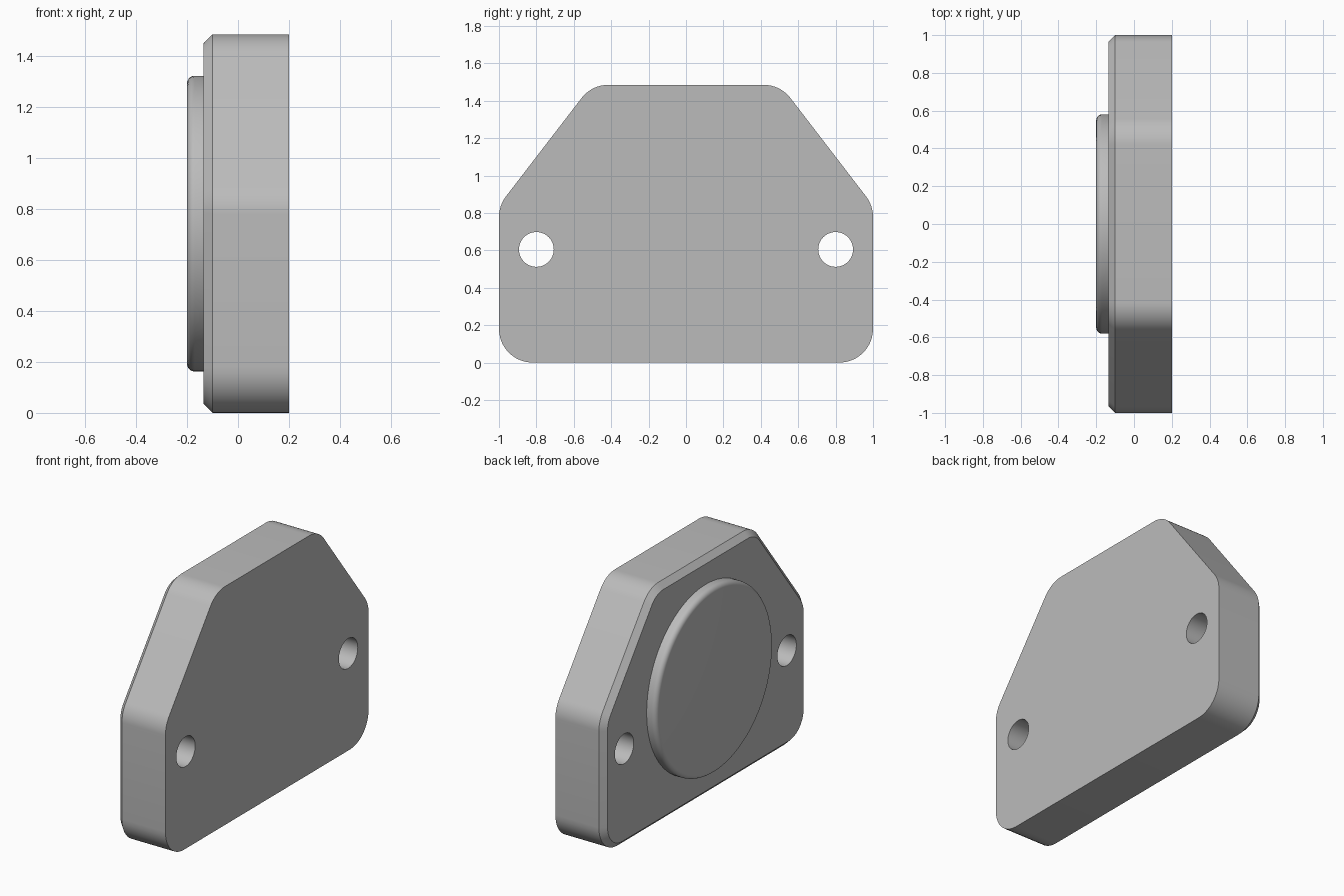
import bpy, bmesh, math
from mathutils import Vector

cube = bpy.data.objects.get("Cube")
if cube:
    bpy.data.objects.remove(cube, do_unlink=True)

HEIGHT = 1.485
BACK, FACE, TOP = 0.2, -0.135, -0.2    # x of flat side, stepped side, disc top
CORNER, CHAMFER = 0.18, 0.035
MID_Z = HEIGHT / 2

grey = bpy.data.materials.new("light grey")
grey.use_nodes = True
colour = (0.5, 0.5, 0.5, 1)
grey.diffuse_color = colour
grey.node_tree.nodes["Principled BSDF"].inputs["Base Color"].default_value = colour


def circle(y, z, r, n):
    steps = [2 * math.pi * i / n for i in range(n)]
    return [(y + r * math.cos(a), z + r * math.sin(a)) for a in steps]


def outline(inset=0.0, steps=10):
    """Rounded six-sided outline in the y-z plane, shrunk by inset."""
    half = [(1, 0), (1, 0.84), (0.504, HEIGHT)]
    corners = [Vector(p) for p in half + [(-y, z) for y, z in reversed(half)]]
    points = []
    for i, c in enumerate(corners):
        before = (c - corners[i - 1]).normalized()
        after = (corners[(i + 1) % len(corners)] - c).normalized()
        n1, n2 = Vector((before.y, -before.x)), Vector((after.y, -after.x))
        centre = c - CORNER * (n1 + n2) / (1 + n1.dot(n2))
        start, turn = math.atan2(n1.y, n1.x), math.acos(n1.dot(n2))
        for k in range(steps + 1):
            a = start + turn * k / steps
            points.append(centre + (CORNER - inset) * Vector((math.cos(a), math.sin(a))))
    return points


def loft(name, sections):
    """Closed solid through matching (x, ring) sections."""
    bm = bmesh.new()
    rings = [[bm.verts.new((x, p[0], p[1])) for p in ring] for x, ring in sections]
    for a, b in zip(rings, rings[1:]):
        for i in range(len(a)):
            bm.faces.new((a[i - 1], a[i], b[i], b[i - 1]))
    bm.faces.new(rings[0])
    bm.faces.new(rings[-1])
    bmesh.ops.recalc_face_normals(bm, faces=bm.faces)
    mesh = bpy.data.meshes.new(name)
    bm.to_mesh(mesh)
    bm.free()
    mesh.materials.append(grey)
    obj = bpy.data.objects.new(name, mesh)
    bpy.context.collection.objects.link(obj)
    return obj


def activate(obj):
    bpy.ops.object.select_all(action='DESELECT')
    obj.select_set(True)
    bpy.context.view_layer.objects.active = obj


# Plate with a chamfer around the stepped side
plate = loft("plate", [(BACK, outline()), (FACE + CHAMFER, outline()),
                       (FACE, outline(CHAMFER))])

# Two bolt holes through the plate
for side in (-1, 1):
    ring = circle(side * 0.8, 0.605, 0.093, 48)
    cutter = loft("hole_cutter", [(BACK + 0.1, ring), (FACE - 0.1, ring)])
    cutter.hide_render = True
    cut = plate.modifiers.new("bolt_hole", 'BOOLEAN')
    cut.operation, cut.solver, cut.object = 'DIFFERENCE', 'EXACT', cutter
    activate(plate)
    bpy.ops.object.modifier_apply(modifier=cut.name)
    bpy.data.objects.remove(cutter, do_unlink=True)

# Raised round boss with a filleted rim
radius, fillet = 0.58, 0.03
sections = [(FACE + 0.01, circle(0, MID_Z, radius, 96))]
for k in range(7):
    a = math.pi / 2 * k / 6
    sections.append((TOP + fillet * (1 - math.sin(a)),
                     circle(0, MID_Z, radius - fillet * (1 - math.cos(a)), 96)))
boss = loft("round_boss", sections)

for obj in (plate, boss):
    activate(obj)
    bpy.ops.object.shade_smooth_by_angle(angle=math.radians(30))
